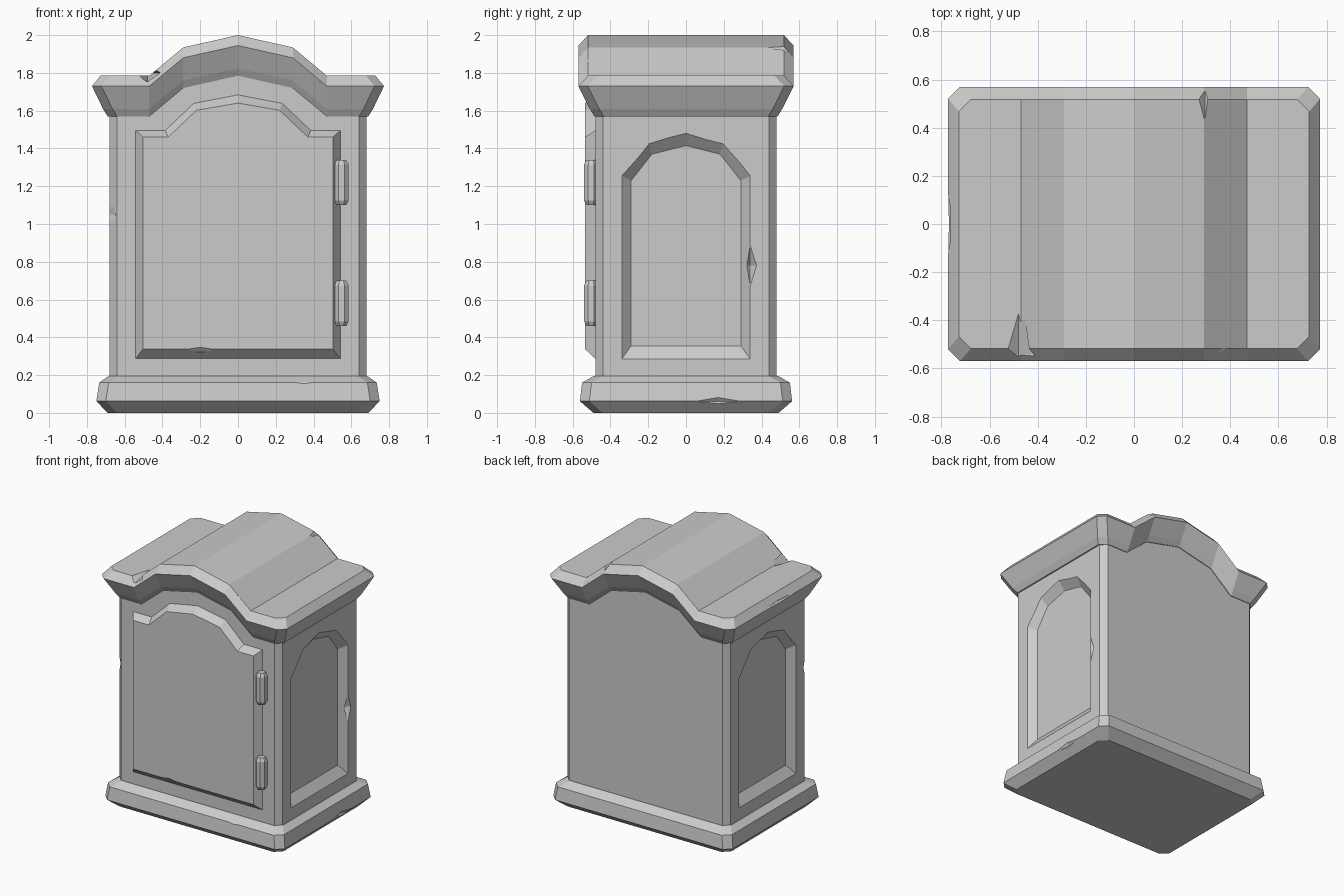
import bpy, bmesh, math
from mathutils import Matrix, Vector

cube = bpy.data.objects.get("Cube")
if cube:
    bpy.data.objects.remove(cube, do_unlink=True)

GREY = (0.6, 0.6, 0.6, 1)
stone = bpy.data.materials.new("plain grey")
stone.use_nodes = True
stone.diffuse_color = GREY
stone.node_tree.nodes["Principled BSDF"].inputs["Base Color"].default_value = GREY


def finish(bm, name):
    bmesh.ops.dissolve_limit(bm, angle_limit=0.01, verts=bm.verts, edges=bm.edges)
    bmesh.ops.recalc_face_normals(bm, faces=bm.faces)
    mesh = bpy.data.meshes.new(name)
    bm.to_mesh(mesh)
    bm.free()
    mesh.materials.append(stone)
    obj = bpy.data.objects.new(name, mesh)
    bpy.context.collection.objects.link(obj)
    return obj


def bridge(bm, rings):
    for low, high in zip(rings, rings[1:]):
        for i in range(len(low)):
            j = (i + 1) % len(low)
            bm.faces.new((low[i], low[j], high[j], high[i]))


ARCH = [(-0.47, 0), (-0.29, 0.15), (0, 0.215), (0.29, 0.15), (0.47, 0)]


def moulding(name, levels, corner):
    """Stack of chamfered rectangles; each level is half width, half depth, z, arch amount."""
    bm = bmesh.new()
    rings = []
    for w, d, z, rise in levels:
        front = [(x, -d, z + a * rise) for x, a in ARCH]
        right = [(w - corner, -d, z), (w, corner - d, z), (w, d - corner, z), (w - corner, d, z)]
        back = [(-x, -y, zz) for x, y, zz in front]
        left = [(-x, -y, zz) for x, y, zz in right]
        rings.append([bm.verts.new(p) for p in front + right + back + left])
    bridge(bm, rings)
    # Caps run in strips from front to back, following the arch
    for ring in (rings[0], rings[-1]):
        for i in range(-2, 6):
            bm.faces.new((ring[i], ring[i + 1], ring[12 - i], ring[13 - i]))
    return finish(bm, name)


def tapered_panel(name, outer, inner, place):
    bm = bmesh.new()
    rings = [[bm.verts.new(place(u, z, k)) for u, z in pts] for k, pts in enumerate((outer, inner))]
    bridge(bm, rings)
    for ring in rings:
        bm.faces.new(ring)
    return finish(bm, name)


def mirrored(half):
    """Close an outline from its right half, listed from the bottom to the top centre."""
    return half + [(-u, z) for u, z in reversed(half[:-1])]


def cut(target, cutter):
    mod = target.modifiers.new("cut", 'BOOLEAN')
    mod.operation, mod.solver, mod.object = 'DIFFERENCE', 'EXACT', cutter
    bpy.context.view_layer.objects.active = target
    bpy.ops.object.modifier_apply(modifier=mod.name)
    bpy.data.objects.remove(cutter, do_unlink=True)


def chip(target, centre, size):
    """Knock a faceted diamond-shaped nick out of an edge."""
    bm = bmesh.new()
    bmesh.ops.create_uvsphere(bm, u_segments=4, v_segments=2, radius=1,
                              matrix=Matrix.Translation(centre) @ Matrix.Diagonal(Vector(size).to_4d()))
    cutter = finish(bm, "chip_cutter")
    cutter.hide_render = True
    cut(target, cutter)


# Plinth, body and arched cornice
base = moulding("base", [(0.69, 0.49, 0, 0), (0.75, 0.562, 0.062, 0),
                         (0.735, 0.55, 0.16, 0), (0.685, 0.49, 0.195, 0)], 0.05)
body = moulding("body", [(0.68, 0.48, 0.15, 0), (0.68, 0.48, 1.62, 1)], 0.04)
cornice = moulding("cornice", [(0.69, 0.485, 1.57, 1), (0.715, 0.51, 1.61, 1),
                               (0.773, 0.57, 1.73, 1), (0.728, 0.518, 1.785, 1)], 0.05)

# Recessed arched panels on both sides
outer = mirrored([(0.34, 0.285), (0.34, 1.255), (0.195, 1.425), (0, 1.48)])
inner = mirrored([(0.29, 0.355), (0.29, 1.23), (0.18, 1.37), (0, 1.415)])
flare = [(2 * a - c, 2 * b - d) for (a, b), (c, d) in zip(outer, inner)]
for side in (1, -1):
    cutter = tapered_panel("side_panel_cutter", flare, inner,
                           lambda u, z, k: (side * (0.63 if k else 0.73), u, z))
    cutter.hide_render = True
    cut(body, cutter)

# Raised arched door with bevelled rim
door = tapered_panel(
    "door",
    mirrored([(0.543, 0.285), (0.543, 1.497), (0.385, 1.497), (0.235, 1.64), (0, 1.685)]),
    mirrored([(0.503, 0.338), (0.503, 1.46), (0.37, 1.46), (0.22, 1.602), (0, 1.64)]),
    lambda u, z, k: (u, -0.535 if k else -0.478, z))

# Two faceted hinges
for name, height in (("lower_hinge", 0.58), ("upper_hinge", 1.22)):
    bm = bmesh.new()
    rings = []
    for dz, r in ((-0.12, 0.027), (-0.095, 0.041), (0.095, 0.041), (0.12, 0.027)):
        angles = [math.radians(22.5 + 45 * i) for i in range(8)]
        rings.append([bm.verts.new((0.548 + r * math.cos(a), -0.502 + r * math.sin(a), height + dz))
                      for a in angles])
    bridge(bm, rings)
    bm.faces.new(rings[0])
    bm.faces.new(rings[-1])
    finish(bm, name)

# Worn nicks along the edges
chip(cornice, (0.295, 0.6, 1.95), (0.05, 0.23, 0.07))
chip(cornice, (-0.48, -0.54, 1.80), (0.07, 0.24, 0.05))
chip(cornice, (-0.80, 0, 1.735), (0.045, 0.6, 0.045))
chip(cornice, (0.40, -0.57, 1.87), (0.09, 0.09, 0.05))
chip(base, (0.35, -0.575, 0.175), (0.33, 0.045, 0.045))
chip(base, (0.77, 0.17, 0.06), (0.04, 0.25, 0.05))
chip(door, (-0.2, -0.555, 0.325), (0.3, 0.04, 0.045))
chip(body, (-0.685, -0.465, 1.05), (0.04, 0.04, 0.16))
chip(body, (0.70, 0.34, 0.78), (0.06, 0.05, 0.16))
chip(body, (-0.70, 0.47, 0.8), (0.05, 0.05, 0.2))
